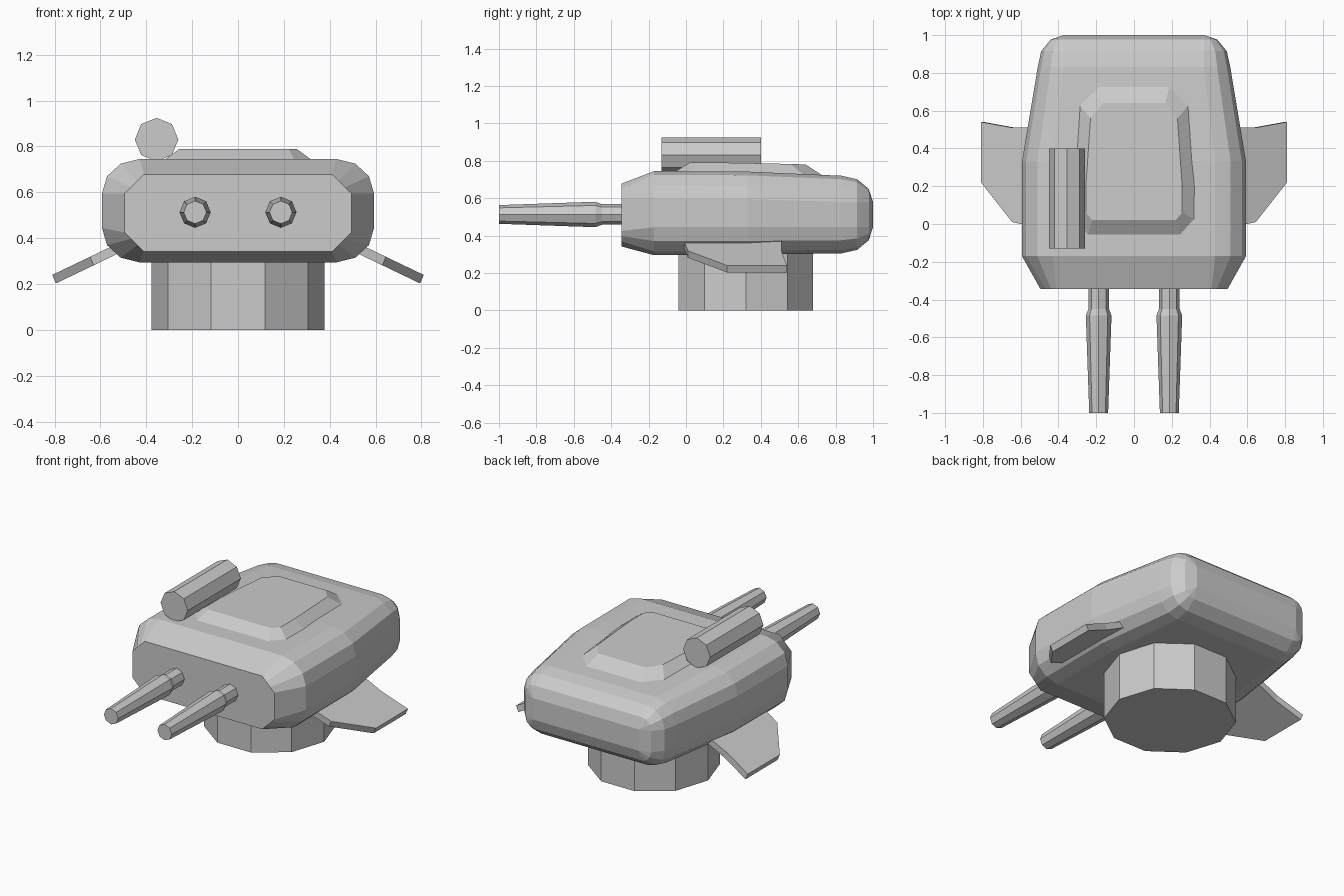
import bpy, bmesh
from math import sin, cos, pi, radians

cube = bpy.data.objects.get("Cube")
if cube:
    bpy.data.objects.remove(cube, do_unlink=True)

GREY = (0.6, 0.6, 0.6, 1.0)
grey = bpy.data.materials.new("plain grey")
grey.use_nodes = True
grey.diffuse_color = GREY
grey.node_tree.nodes["Principled BSDF"].inputs["Base Color"].default_value = GREY


def loft(name, rings):
    """Skin a list of matching closed rings and cap both ends."""
    bm = bmesh.new()
    loops = [[bm.verts.new(p) for p in ring] for ring in rings]
    n = len(loops[0])
    for a, b in zip(loops, loops[1:]):
        for i in range(n):
            j = (i + 1) % n
            bm.faces.new((a[i], a[j], b[j], b[i]))
    bm.faces.new(loops[0])
    bm.faces.new(loops[-1])
    bmesh.ops.remove_doubles(bm, verts=bm.verts[:], dist=0.0005)
    bmesh.ops.recalc_face_normals(bm, faces=bm.faces[:])
    mesh = bpy.data.meshes.new(name)
    bm.to_mesh(mesh)
    bm.free()
    mesh.materials.append(grey)
    obj = bpy.data.objects.new(name, mesh)
    bpy.context.collection.objects.link(obj)
    return obj


def body_ring(y, cx, low, high, rx, rz, chamfer=False):
    """Rounded rectangle across the body, with corner centres at +-cx, low and high."""
    ring = []
    for sx, cz, start in ((1, high, 0), (-1, high, 90), (-1, low, 180), (1, low, 270)):
        for k in range(4):
            t = radians(start + 30 * k)
            u, v = cos(t), sin(t)
            if chamfer:
                a, b = radians(start), radians(start + 90)
                u = cos(a) + (cos(b) - cos(a)) * k / 3
                v = sin(a) + (sin(b) - sin(a)) * k / 3
            ring.append((sx * cx + rx * u, y, cz + rz * v))
    return ring


def tube(name, x, z, stations, sides=8):
    """Faceted tube along y from (y, radius) stations."""
    return loft(name, [[(x + r * cos(2 * pi * k / sides), y, z + r * sin(2 * pi * k / sides))
                        for k in range(sides)] for y, r in stations])


# Main body: chamfered nose, tapering sides and rounded tail
rings = [body_ring(-0.345, 0.41, 0.425, 0.595, 0.085, 0.083, True),
         body_ring(-0.17, 0.43, 0.445, 0.595, 0.163, 0.15),
         body_ring(0.33, 0.43, 0.445, 0.595, 0.163, 0.147)]
for deg in (0, 30, 60, 90):
    t = radians(deg)
    r = 0.14 * cos(t)
    rings.append(body_ring(0.83 + 0.17 * sin(t), 0.37, 0.445, 0.58, r, r))
loft("body", rings)

# Raised hatch on the roof
def mirrored(half):
    return half + [(-x, y, z) for x, y, z in reversed(half)]

hatch_base = [(0.25, -0.07, 0.735), (0.33, 0.02, 0.735), (0.33, 0.2, 0.735),
              (0.29, 0.63, 0.725), (0.19, 0.735, 0.718)]
hatch_top = [(0.22, 0.02, 0.79), (0.255, 0.06, 0.79), (0.255, 0.2, 0.79),
             (0.23, 0.56, 0.783), (0.165, 0.64, 0.78)]
loft("roof_hatch", [mirrored(hatch_base), mirrored(hatch_top)])

# Sight tube on the right of the roof
tube("sight_tube", -0.355, 0.83, [(-0.13, 0.095), (0.4, 0.095)])

# Ten-sided pedestal
loft("pedestal", [[(0.378 * cos(k * pi / 5), 0.32 + 0.378 * sin(k * pi / 5), z)
                   for k in range(10)] for z in (0, 0.32)])

# Gun barrels and side fins, one of each per side
fin = [(0.5, -0.02, 0.389), (0.645, 0.01, 0.319), (0.81, 0.22, 0.24),
       (0.81, 0.54, 0.24), (0.645, 0.51, 0.319), (0.5, 0.51, 0.389)]
for side, s in (("left", 1), ("right", -1)):
    tube(side + "_barrel", s * 0.187, 0.513,
         [(-1, 0.05), (-0.485, 0.068), (-0.45, 0.055), (-0.3, 0.055)])
    loft(side + "_fin", [[(s * x, y, z) for x, y, z in fin],
                         [(s * (x - 0.016), y, z - 0.037) for x, y, z in fin]])
